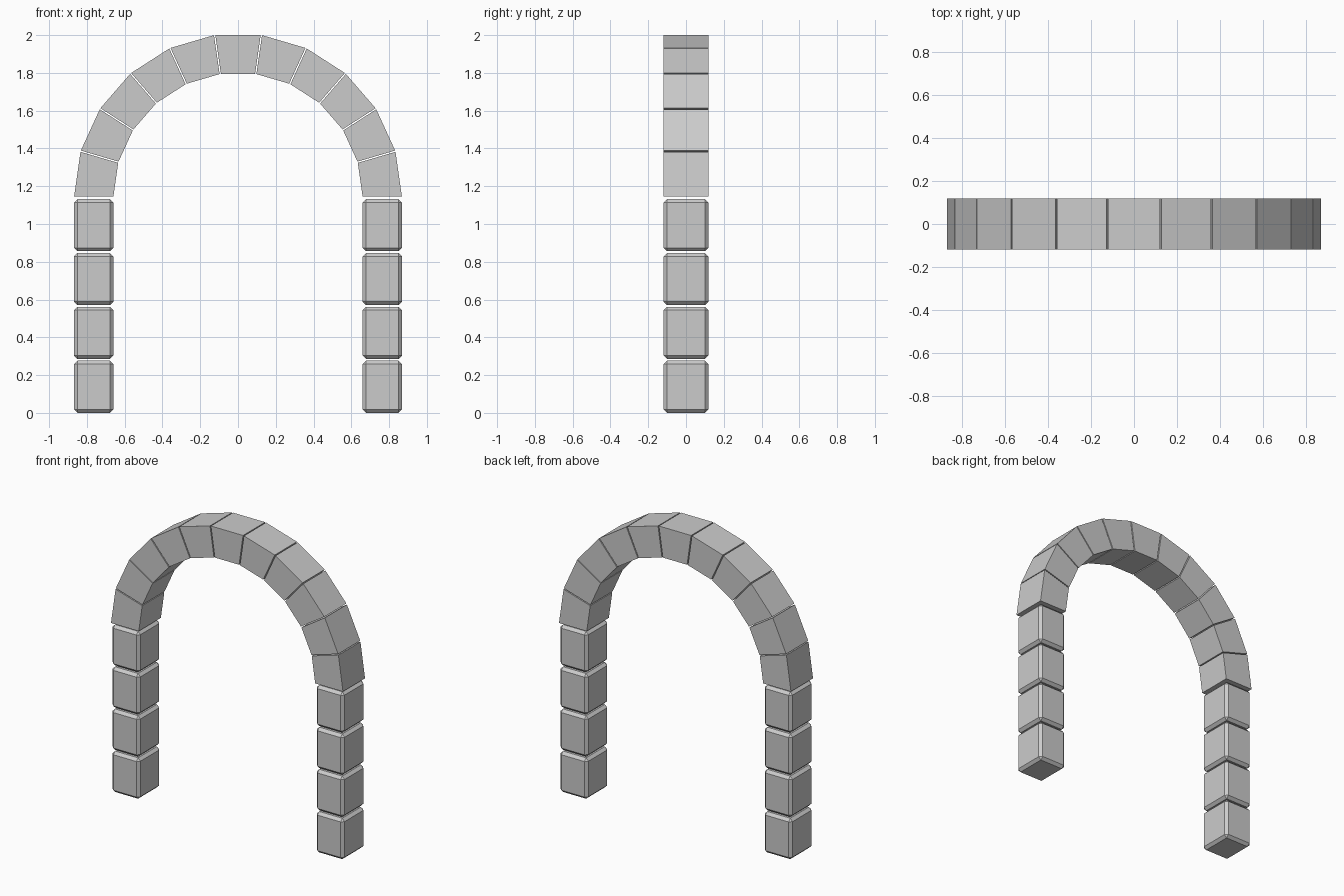
import bpy, bmesh
from math import pi, sin, cos, asin

if "Cube" in bpy.data.objects:
    bpy.data.objects.remove(bpy.data.objects["Cube"])

R_OUT, R_IN, HALF_Y = 0.868, 0.66, 0.118
SPRING, STONES, ROWS = 1.141, 11, 4
GAP, BEVEL = 0.007, 0.018


def add_object(name, bm):
    bmesh.ops.recalc_face_normals(bm, faces=bm.faces)
    mesh = bpy.data.meshes.new(name)
    bm.to_mesh(mesh)
    bm.free()
    obj = bpy.data.objects.new(name, mesh)
    bpy.context.collection.objects.link(obj)
    return obj


def pier_block(name, side, z0, z1):
    bm = bmesh.new()
    bmesh.ops.create_cube(bm, size=1)
    for v in bm.verts:
        v.co.x = v.co.x * (R_OUT - R_IN) + side * (R_OUT + R_IN) / 2
        v.co.y *= HALF_Y * 2
        v.co.z = (z0 + z1) / 2 + v.co.z * (z1 - z0)
    bmesh.ops.bevel(bm, geom=bm.edges[:], offset=BEVEL, segments=1,
                    affect='EDGES')
    add_object(name, bm)


def arch_stone(name, a0, a1):
    # Trapezoid wedge, trimmed slightly for the joints
    bm = bmesh.new()
    profile = []
    for r, a, s in ((R_IN, a0, 1), (R_OUT, a0, 1), (R_OUT, a1, -1), (R_IN, a1, -1)):
        t = a + s * asin(GAP / 2 / r)
        profile.append((r * cos(t), SPRING + r * sin(t)))
    face = bm.faces.new([bm.verts.new((x, -HALF_Y, z)) for x, z in profile])
    ext = bmesh.ops.extrude_face_region(bm, geom=[face], use_keep_orig=True)
    for v in ext['geom']:
        if isinstance(v, bmesh.types.BMVert):
            v.co.y = HALF_Y
    add_object(name, bm)


# Two piers of chamfered blocks
pitch = SPRING / ROWS
for label, side in (("left", -1), ("right", 1)):
    for i in range(ROWS):
        pier_block(f"{label}_pier_block_{i + 1}", side,
                   i * pitch, (i + 1) * pitch - 0.009)

# Semicircular ring of wedge stones
step = pi / STONES
for i in range(STONES):
    name = "keystone" if i == STONES // 2 else f"arch_stone_{i + 1}"
    arch_stone(name, i * step, (i + 1) * step)
